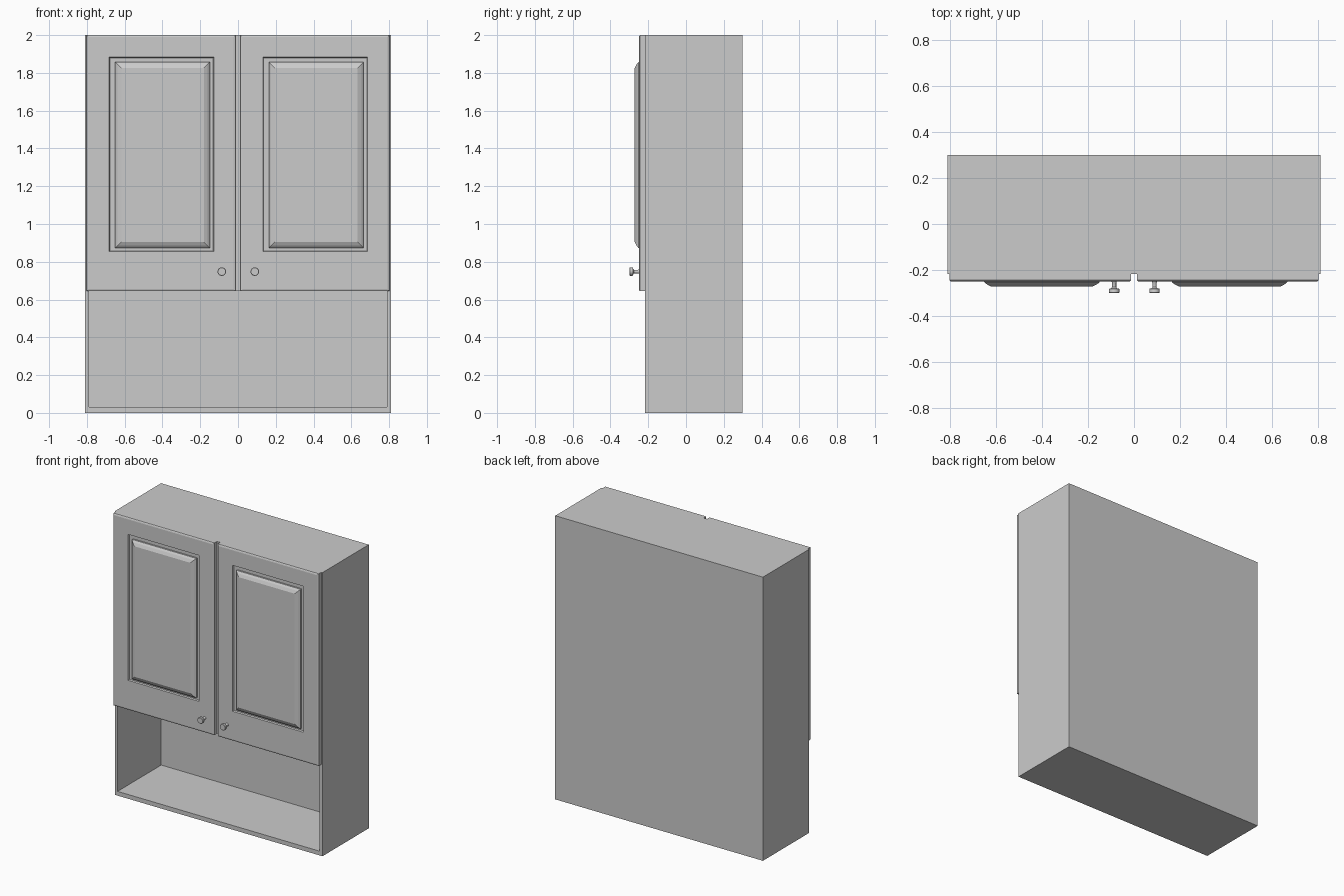
import bpy, bmesh, math
from mathutils import Matrix

if "Cube" in bpy.data.objects:
    bpy.data.objects.remove(bpy.data.objects["Cube"])


def finish(bm, name, smooth=False):
    bmesh.ops.recalc_face_normals(bm, faces=bm.faces)
    me = bpy.data.meshes.new(name)
    bm.to_mesh(me)
    bm.free()
    ob = bpy.data.objects.new(name, me)
    bpy.context.collection.objects.link(ob)
    if smooth:
        bpy.ops.object.select_all(action='DESELECT')
        ob.select_set(True)
        bpy.context.view_layer.objects.active = ob
        bpy.ops.object.shade_smooth_by_angle(angle=math.radians(35))
    return ob


def box(name, x0, x1, y0, y1, z0, z1):
    bm = bmesh.new()
    m = Matrix.Translation(((x0 + x1) / 2, (y0 + y1) / 2, (z0 + z1) / 2))
    m = m @ Matrix.Diagonal((x1 - x0, y1 - y0, z1 - z0, 1))
    bmesh.ops.create_cube(bm, size=1, matrix=m)
    return finish(bm, name)


def stacked_rectangles(name, rings):
    """Join rectangles (x0, x1, z0, z1, y) from back to front, capping both ends."""
    bm = bmesh.new()
    loops = [[bm.verts.new((x, y, z)) for x, z in ((x0, z0), (x1, z0), (x1, z1), (x0, z1))]
             for x0, x1, z0, z1, y in rings]
    for a, b in zip(loops, loops[1:]):
        for i in range(4):
            j = (i + 1) % 4
            bm.faces.new((a[i], a[j], b[j], b[i]))
    bm.faces.new(loops[0])
    bm.faces.new(loops[-1])
    return finish(bm, name)


def inset(rect, d):
    x0, x1, z0, z1 = rect
    return (x0 + d, x1 - d, z0 + d, z1 - d)


W, T, FRONT, BACK, H = 0.81, 0.022, -0.216, 0.30, 2.0
INNER = W - T
DOOR_Z = 0.645

# Carcass with the open niche at the bottom
box("left_side", -W, -INNER, FRONT, BACK, 0, H)
box("right_side", INNER, W, FRONT, BACK, 0, H)
box("bottom_board", -INNER, INNER, FRONT, BACK, 0, 0.03)
box("top_board", -INNER, INNER, FRONT, BACK, H - 0.03, H)
box("back_board", -INNER, INNER, 0.27, BACK, 0.03, H - 0.03)
box("niche_shelf", -INNER, INNER, FRONT, 0.27, DOOR_Z, DOOR_Z + 0.03)
box("centre_stile", -0.03, 0.03, FRONT, FRONT + 0.03, DOOR_Z + 0.03, H - 0.03)

# Doors: eased edge, sunk groove, raised and bevelled panel
for side, cx in (("left", -0.407), ("right", 0.407)):
    outer = (cx - 0.394, cx + 0.394, DOOR_Z, H)
    groove = (cx - 0.275, cx + 0.279, 0.854, 1.883)
    panel = (cx - 0.243, cx + 0.258, 0.873, 1.857)
    stacked_rectangles(side + "_door", [
        (*outer, FRONT),
        (*outer, -0.244),
        (*inset(outer, 0.004), -0.248),
        (*inset(outer, 0.011), -0.250),
        (*groove, -0.250),
        (*inset(groove, 0.004), -0.240),
        (*panel, -0.240),
        (*panel, -0.252),
        (*inset(panel, 0.012), -0.262),
        (*inset(panel, 0.032), -0.272),
    ])

# Turned knobs
profile = [(0, -0.248), (0.012, -0.248), (0.009, -0.256), (0.009, -0.274),
           (0.013, -0.279), (0.021, -0.281), (0.0225, -0.284), (0.0225, -0.297),
           (0.020, -0.300), (0, -0.300)]
for side, kx in (("left", -0.086), ("right", 0.089)):
    bm = bmesh.new()
    verts = [bm.verts.new((kx + r, y, 0.748)) for r, y in profile]
    edges = [bm.edges.new(pair) for pair in zip(verts, verts[1:])]
    bmesh.ops.spin(bm, geom=verts + edges, cent=(kx, 0, 0.748), axis=(0, 1, 0),
                   angle=math.tau, steps=24)
    bmesh.ops.remove_doubles(bm, verts=bm.verts, dist=0.0002)
    finish(bm, side + "_knob", smooth=True)
